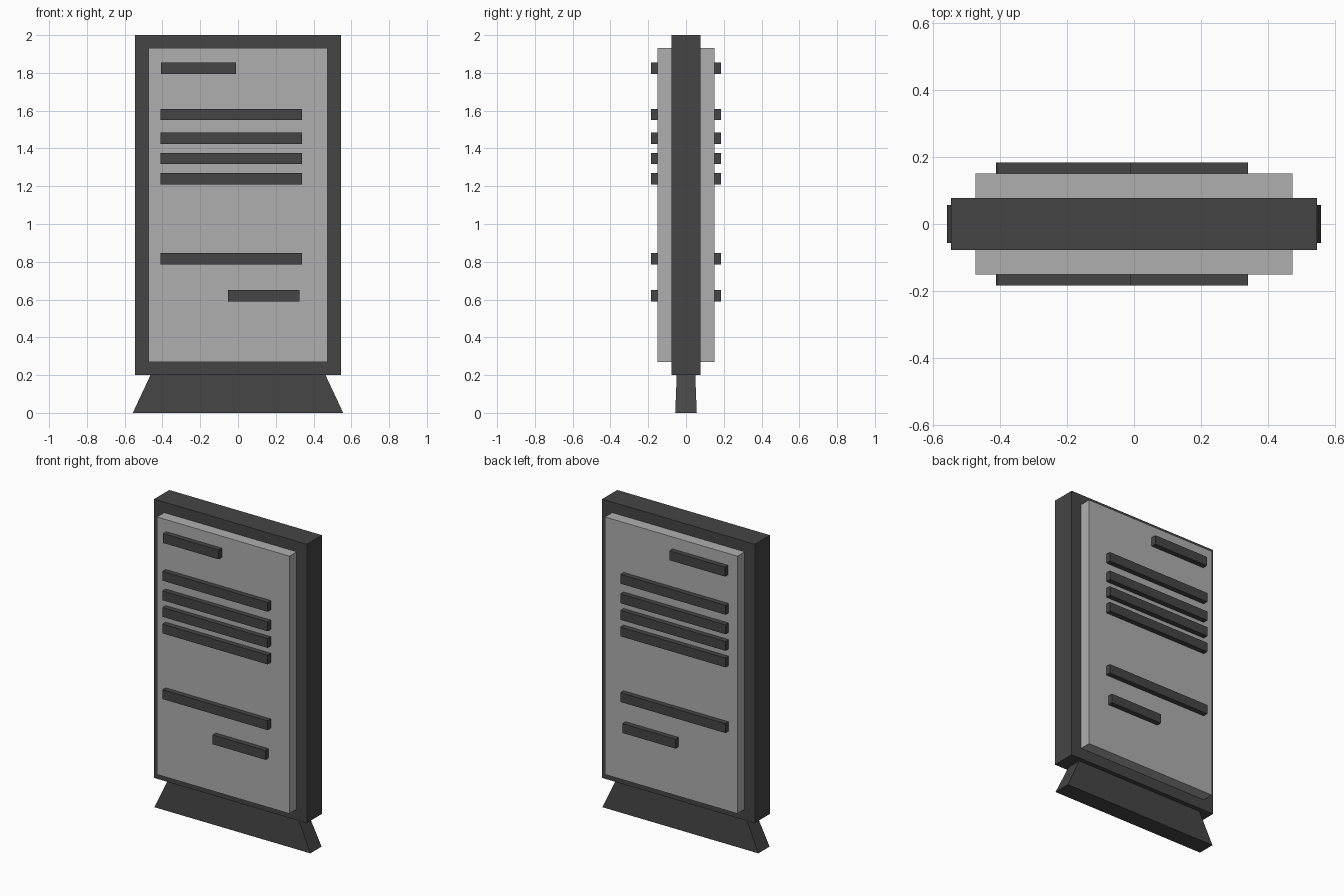
import bpy, bmesh

if "Cube" in bpy.data.objects:
    bpy.data.objects.remove(bpy.data.objects["Cube"])


def material(name, v):
    m = bpy.data.materials.new(name)
    m.diffuse_color = (v, v, v, 1)
    m.use_nodes = True
    m.node_tree.nodes["Principled BSDF"].inputs["Base Color"].default_value = m.diffuse_color
    return m


DARK = material("dark_grey", 0.06)
LIGHT = material("light_grey", 0.43)


def block(name, x, y, z, mat, top_scale=(1, 1)):
    """Box spanning the (min, max) ranges, optionally tapered towards the top."""
    bm = bmesh.new()
    bmesh.ops.create_cube(bm, size=1)
    for v in bm.verts:
        sx, sy = top_scale if v.co.z > 0 else (1, 1)
        v.co.x = (x[0] + x[1]) / 2 + v.co.x * (x[1] - x[0]) * sx
        v.co.y = (y[0] + y[1]) / 2 + v.co.y * (y[1] - y[0]) * sy
        v.co.z = (z[0] + z[1]) / 2 + v.co.z * (z[1] - z[0])
    me = bpy.data.meshes.new(name)
    bm.to_mesh(me)
    bm.free()
    me.materials.append(mat)
    ob = bpy.data.objects.new(name, me)
    bpy.context.collection.objects.link(ob)
    return ob


# Flared foot and upright frame
block("base", (-0.557, 0.557), (-0.057, 0.057), (0, 0.2), DARK, (0.832, 0.86))
block("frame", (-0.545, 0.545), (-0.077, 0.077), (0.2, 2.0), DARK)

# Display panel, standing proud of the frame on both faces
block("panel", (-0.473, 0.473), (-0.151, 0.151), (0.27, 1.932), LIGHT)

# Raised strips: x start, x end, z centre; mirrored to the back face
strips = [(-0.407, -0.01, 1.825)]
strips += [(-0.411, 0.34, z) for z in (1.58, 1.454, 1.347, 1.24, 0.816)]
strips += [(-0.053, 0.325, 0.62)]
for i, (x0, x1, z) in enumerate(strips, 1):
    strip = block(f"strip_{i}", (x0, x1), (-0.184, -0.151), (z - 0.03, z + 0.03), DARK)
    mirror = strip.modifiers.new("Mirror", 'MIRROR')
    mirror.use_axis = (False, True, False)
